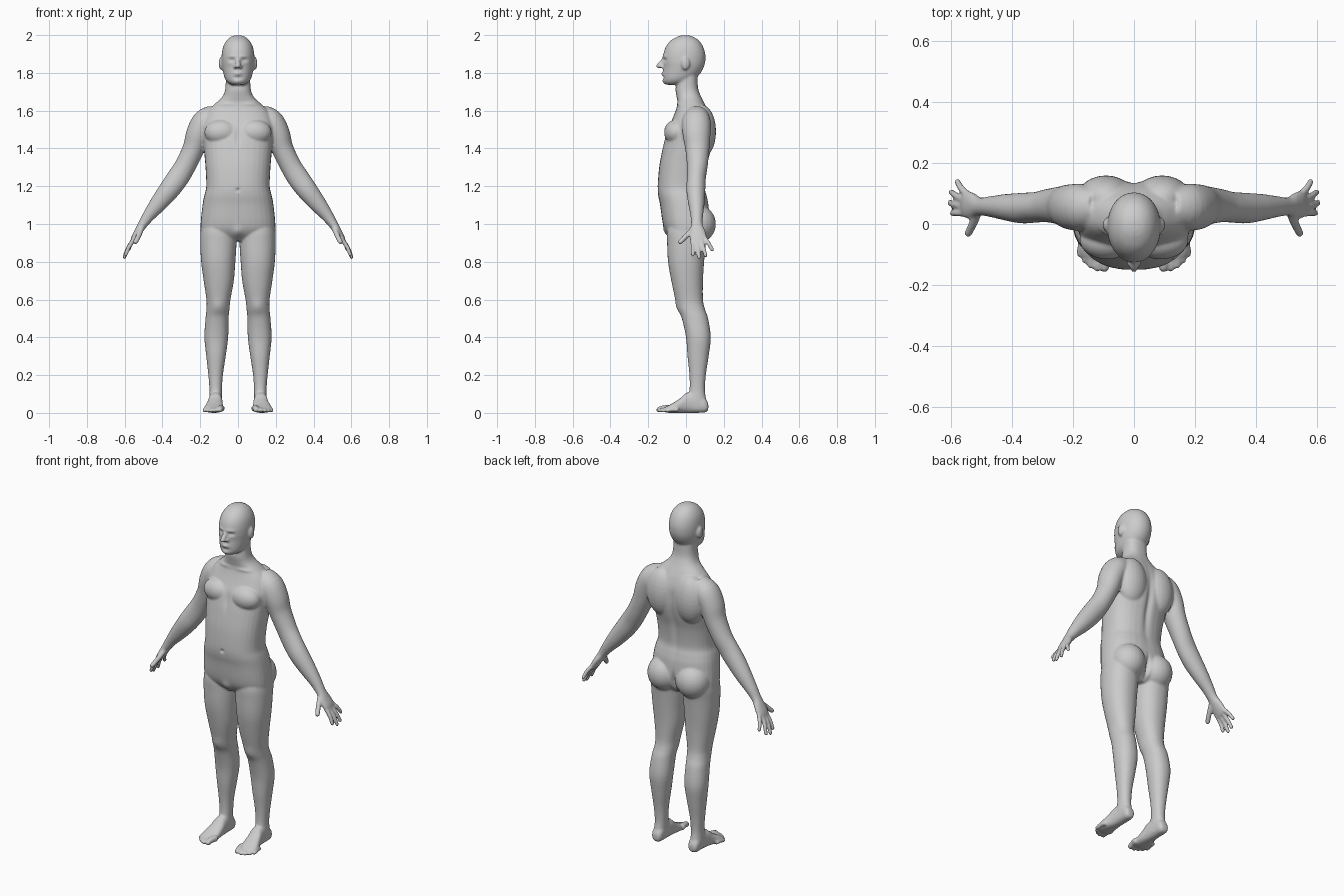
import bpy, bmesh, math
from mathutils import Vector, Matrix

bm = bmesh.new()
SEG = 32


def spline(rows, k=4):
    """Catmull-Rom resampling of rows of numbers."""
    out = []
    for i in range(len(rows) - 1):
        p0, p1 = rows[max(i - 1, 0)], rows[i]
        p2, p3 = rows[i + 1], rows[min(i + 2, len(rows) - 1)]
        for j in range(k):
            t = j / k
            out.append([0.5 * (2 * b + (c - a) * t + (2 * a - 5 * b + 4 * c - d) * t * t
                               + (3 * b - a - 3 * c + d) * t ** 3)
                        for a, b, c, d in zip(p0, p1, p2, p3)])
    out.append(list(rows[-1]))
    return out


def skin(rings, s=1):
    """Closed skin over a list of rings, mirrored in x when s is -1."""
    loops = [[bm.verts.new((p[0] * s, p[1], p[2])) for p in r] for r in rings]
    n = len(loops[0])
    for a, b in zip(loops, loops[1:]):
        for i in range(n):
            bm.faces.new((a[i], a[(i + 1) % n], b[(i + 1) % n], b[i]))
    bm.faces.new(loops[0])
    bm.faces.new(loops[-1])


def oval(power):
    """Unit superellipse."""
    pts = []
    for i in range(SEG):
        c, d = math.cos(2 * math.pi * i / SEG), math.sin(2 * math.pi * i / SEG)
        pts.append((math.copysign(abs(c) ** (2 / power), c), math.copysign(abs(d) ** (2 / power), d)))
    return pts


def column(rows, power=2.2, along_y=False, s=1):
    """Loft of (position, a0, a1, b0, b1) extents along z or y."""
    rings = []
    for t, a0, a1, b0, b1 in spline(rows):
        ring = []
        for u, v in oval(power):
            a, b = (a0 + a1) / 2 + u * (a1 - a0) / 2, (b0 + b1) / 2 + v * (b1 - b0) / 2
            ring.append((a, t, b) if along_y else (a, b, t))
        rings.append(ring)
    skin(rings, s)


def tube(rows, ref=(0, 1, 0), s=1):
    """Loft of (x, y, z, radius, radius along ref) along a path."""
    rows = spline(rows)
    pts = [Vector(r[:3]) for r in rows]
    rings = []
    for i, r in enumerate(rows):
        t = (pts[min(i + 1, len(pts) - 1)] - pts[max(i - 1, 0)]).normalized()
        b = Vector(ref)
        b = (b - t * t.dot(b)).normalized()
        a = t.cross(b)
        rings.append([pts[i] + a * u * r[3] + b * v * r[4] for u, v in oval(2)])
    skin(rings, s)


def ball(c, r, s=1):
    m = Matrix.Translation((c[0] * s, c[1], c[2])) @ Matrix.Diagonal((*r, 1))
    bmesh.ops.create_uvsphere(bm, u_segments=24, v_segments=16, radius=1, matrix=m)


def digit(points, r, ref, s):
    """Finger or toe with a round tip."""
    n = len(points) - 1
    tube([(*p, r * (1.08 - 0.2 * i / n), r * (1.08 - 0.2 * i / n)) for i, p in enumerate(points)], ref, s)
    ball(points[-1], (r * 0.88,) * 3, s)


# torso and neck: z, half width, front y, back y
torso = [(1.80, .064, -.04, .06), (1.72, .067, -.055, .064), (1.675, .082, -.05, .08),
         (1.64, .118, -.045, .098), (1.60, .16, -.055, .118), (1.55, .185, -.075, .135),
         (1.5, .19, -.098, .14), (1.44, .184, -.115, .14), (1.38, .179, -.128, .13),
         (1.3, .172, -.142, .11), (1.2, .168, -.15, .1), (1.15, .179, -.147, .11),
         (1.1, .188, -.137, .12), (1.0, .198, -.122, .125), (.95, .192, -.1, .11), (.91, .15, -.06, .07)]
column([(z, -w, w, f, b) for z, w, f, b in torso], 2.4)

# head: z, half width, front y, back y
head = [(1.999, .012, -.02, .012), (1.992, .036, -.045, .036), (1.972, .06, -.08, .068),
        (1.94, .078, -.106, .09), (1.90, .086, -.12, .102), (1.86, .087, -.123, .102),
        (1.83, .084, -.12, .094), (1.80, .078, -.122, .078), (1.77, .069, -.122, .05),
        (1.75, .055, -.118, .02), (1.737, .034, -.105, -.02)]
column([(z, -w, w, f, b) for z, w, f, b in head], 2.1)

# nose
tube([(0, -.112, 1.885, .008, .009), (0, -.126, 1.86, .011, .011),
      (0, -.14, 1.84, .014, .014), (0, -.138, 1.827, .01, .012)], (1, 0, 0))
ball((0, -.143, 1.836), (.013, .015, .012))

for s in (1, -1):
    ball((.015, -.126, 1.832), (.01, .013, .009), s)        # nostril
    ball((.09, -.003, 1.85), (.012, .023, .034), s)         # ear
    ball((.088, -.052, 1.485), (.09, .064, .068), s)        # chest muscle
    ball((.092, .085, 1.49), (.095, .074, .14), s)          # shoulder blade
    ball((.094, .062, 1.0), (.095, .096, .1), s)            # buttock

    # leg: z, inner x, outer x, front y, back y
    column([(1.04, .03, .18, -.08, .1), (.97, .012, .197, -.1, .115), (.9, .008, .2, -.1, .105),
            (.8, .014, .195, -.095, .096), (.7, .022, .182, -.078, .09), (.6, .04, .167, -.056, .09),
            (.55, .045, .167, -.042, .1), (.5, .05, .172, -.022, .117), (.4, .052, .178, 0, .131),
            (.3, .065, .168, .008, .12), (.2, .08, .157, .018, .105), (.12, .085, .151, .018, .1),
            (.06, .086, .153, 0, .108), (.015, .09, .148, 0, .105)], s=s)

    # foot: y, inner x, outer x, sole z, top z
    column([(.118, .1, .138, .015, .05), (.1, .088, .15, .002, .08), (.05, .085, .152, 0, .11),
            (.0, .082, .158, 0, .105), (-.03, .08, .166, 0, .078), (-.07, .078, .178, 0, .052),
            (-.1, .08, .176, .001, .036), (-.117, .088, .155, .006, .028)], 2.4, True, s)
    for x, y, r in ((.096, -.142, .0175), (.122, -.146, .012), (.143, -.136, .0115),
                    (.161, -.12, .011), (.177, -.1, .011)):
        digit([(x - .008, y + .06, r + .006), (x - .002, y + .025, r + .006), (x, y, r)], r, (0, 0, 1), s)

    # arm and palm
    tube([(.12, .06, 1.585, .05, .055), (.17, .055, 1.545, .068, .075), (.208, .056, 1.48, .066, .074),
          (.235, .06, 1.40, .058, .064), (.278, .06, 1.31, .056, .055), (.318, .055, 1.245, .058, .05),
          (.365, .052, 1.18, .055, .05), (.42, .055, 1.11, .046, .043), (.468, .057, 1.05, .034, .034),
          (.503, .057, 1.0, .025, .03), (.525, .06, .965, .021, .04), (.546, .064, .93, .018, .046),
          (.557, .067, .908, .013, .042)], s=s)
    for base, tip in (((.552, .036, .915), (.594, .035, .838)), ((.556, .057, .912), (.602, .069, .824)),
                      ((.555, .079, .915), (.597, .104, .832)), ((.548, .099, .925), (.578, .139, .864))):
        mid = [(a + b) / 2 + d for a, b, d in zip(base, tip, (.004, 0, .003))]
        digit([base, mid, tip], .0115, (0, 1, 0), s)
    digit([(.51, .045, .98), (.525, .005, .94), (.542, -.03, .905)], .0145, (0, 1, 0), s)

bmesh.ops.recalc_face_normals(bm, faces=bm.faces)
mesh = bpy.data.meshes.new("human_body")
bm.to_mesh(mesh)
bm.free()
body = bpy.data.objects.new("human_body", mesh)
bpy.context.collection.objects.link(body)
bpy.context.view_layer.objects.active = body
body.select_set(True)

# fuse all parts into one skin
fuse = body.modifiers.new("fuse", "REMESH")
fuse.mode = "VOXEL"
fuse.voxel_size = .006
relax = body.modifiers.new("relax", "SMOOTH")
relax.factor, relax.iterations = .5, 5
for name in ("fuse", "relax"):
    bpy.ops.object.modifier_apply(modifier=name)

# sculpted details: centre, size, push along y (both sides)
strokes = [((.032, -.115, 1.867), (.015, .04, .009), .012),    # eye socket
           ((.032, -.112, 1.866), (.009, .04, .005), -.005),   # eye
           ((.03, -.118, 1.888), (.028, .04, .007), -.004),    # brow
           ((0, -.125, 1.796), (.02, .04, .009), -.01),        # lips
           ((0, -.125, 1.774), (.024, .04, .006), .005),       # under lip
           ((0, -.12, 1.752), (.02, .03, .012), -.005),        # chin
           ((0, .13, 1.36), (.018, .08, .17), -.012),          # spine
           ((0, -.12, 1.47), (.014, .06, .05), .008),          # breastbone
           ((0, -.15, 1.18), (.009, .03, .009), .01),          # navel
           ((0, .14, .98), (.011, .07, .05), -.025),           # buttock cleft
           ((.085, -.05, 1.635), (.055, .04, .009), -.006),    # collarbone
           ((0, -.1, .955), (.025, .05, .03), -.01),           # groin
           ((.105, -.05, .56), (.03, .04, .035), -.006)]       # kneecap
for v in body.data.vertices:
    x, y, z = abs(v.co.x), v.co.y, v.co.z
    for c, r, d in strokes:
        if abs(z - c[2]) < 3 * r[2] and x - c[0] < 3 * r[0]:
            e = ((x - c[0]) / r[0]) ** 2 + ((y - c[1]) / r[1]) ** 2 + ((z - c[2]) / r[2]) ** 2
            v.co.y += d * math.exp(-e)

bpy.ops.object.shade_smooth()
